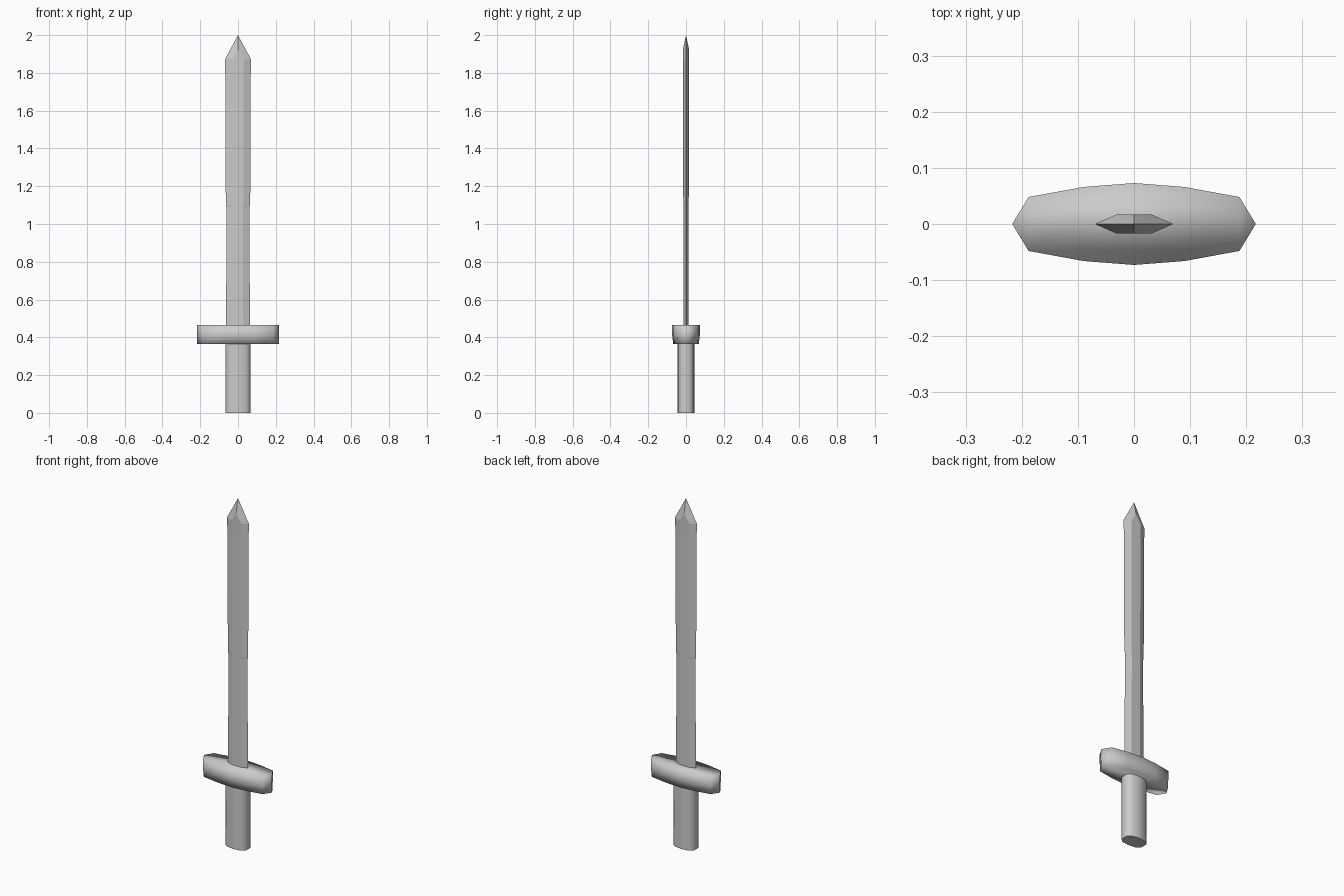
import bpy, bmesh

if "Cube" in bpy.data.objects:
    bpy.data.objects.remove(bpy.data.objects["Cube"], do_unlink=True)

steel = bpy.data.materials.new("light_grey")
steel.use_nodes = True
grey = (0.6, 0.6, 0.6, 1)
steel.diffuse_color = grey
steel.node_tree.nodes["Principled BSDF"].inputs["Base Color"].default_value = grey


def mirrored(quarter):
    """Full outline from a quarter running from the +x side to the +y side."""
    half = quarter + [(-x, y) for x, y in reversed(quarter) if x > 0]
    return half + [(x, -y) for x, y in reversed(half) if y > 0]


def loft(name, rings, tip=None, smooth=None):
    """Skin a stack of rings, closing the top with a cap or a point."""
    bm = bmesh.new()
    loops = [[bm.verts.new(p) for p in ring] for ring in rings]
    n = len(loops[0])
    for low, high in zip(loops, loops[1:]):
        for i in range(n):
            j = (i + 1) % n
            bm.faces.new((low[i], low[j], high[j], high[i]))
    bm.faces.new(loops[0][::-1])
    if tip:
        point = bm.verts.new(tip)
        for i in range(n):
            bm.faces.new((loops[-1][i], loops[-1][(i + 1) % n], point))
    else:
        bm.faces.new(loops[-1])
    bmesh.ops.recalc_face_normals(bm, faces=bm.faces[:])
    mesh = bpy.data.meshes.new(name)
    bm.to_mesh(mesh)
    bm.free()
    mesh.materials.append(steel)
    obj = bpy.data.objects.new(name, mesh)
    bpy.context.collection.objects.link(obj)
    if smooth == "all":
        mesh.shade_smooth()
    elif smooth:
        bpy.ops.object.select_all(action="DESELECT")
        obj.select_set(True)
        bpy.context.view_layer.objects.active = obj
        bpy.ops.object.shade_smooth_by_angle(angle=smooth)
    return obj


def ring(outline, z, sx=1, sy=1):
    return [(x * sx, y * sy, z) for x, y in outline]


# Blade: flattened hexagon with a centre ridge that rises into the point
section = mirrored([(0.068, 0), (0.03, 0.017), (0, 0.017)])
blade_rings = [ring(section, z, s, t) for z, s, t in
               ((0.44, 0.93, 0.8), (1.09, 0.89, 0.85), (1.1, 0.95, 0.85), (1.79, 0.99, 0.95))]
shoulder = [(x * 1.03, y, 1.92 if x == 0 else 1.87) for x, y in section]
loft("blade", blade_rings + [shoulder], tip=(0, 0, 2))

# Guard: tapered bar with pointed ends and soft shading
bar = mirrored([(0.217, 0), (0.188, 0.048), (0.09, 0.066), (0, 0.073)])
loft("guard", [ring(bar, 0.365, 1, 0.93), ring(bar, 0.41), ring(bar, 0.465)], smooth="all")

# Grip: oval column
oval = mirrored([(0.066, 0.02), (0.045, 0.039), (0, 0.045)])
loft("grip", [ring(oval, 0), ring(oval, 0.38)], smooth=0.9)
